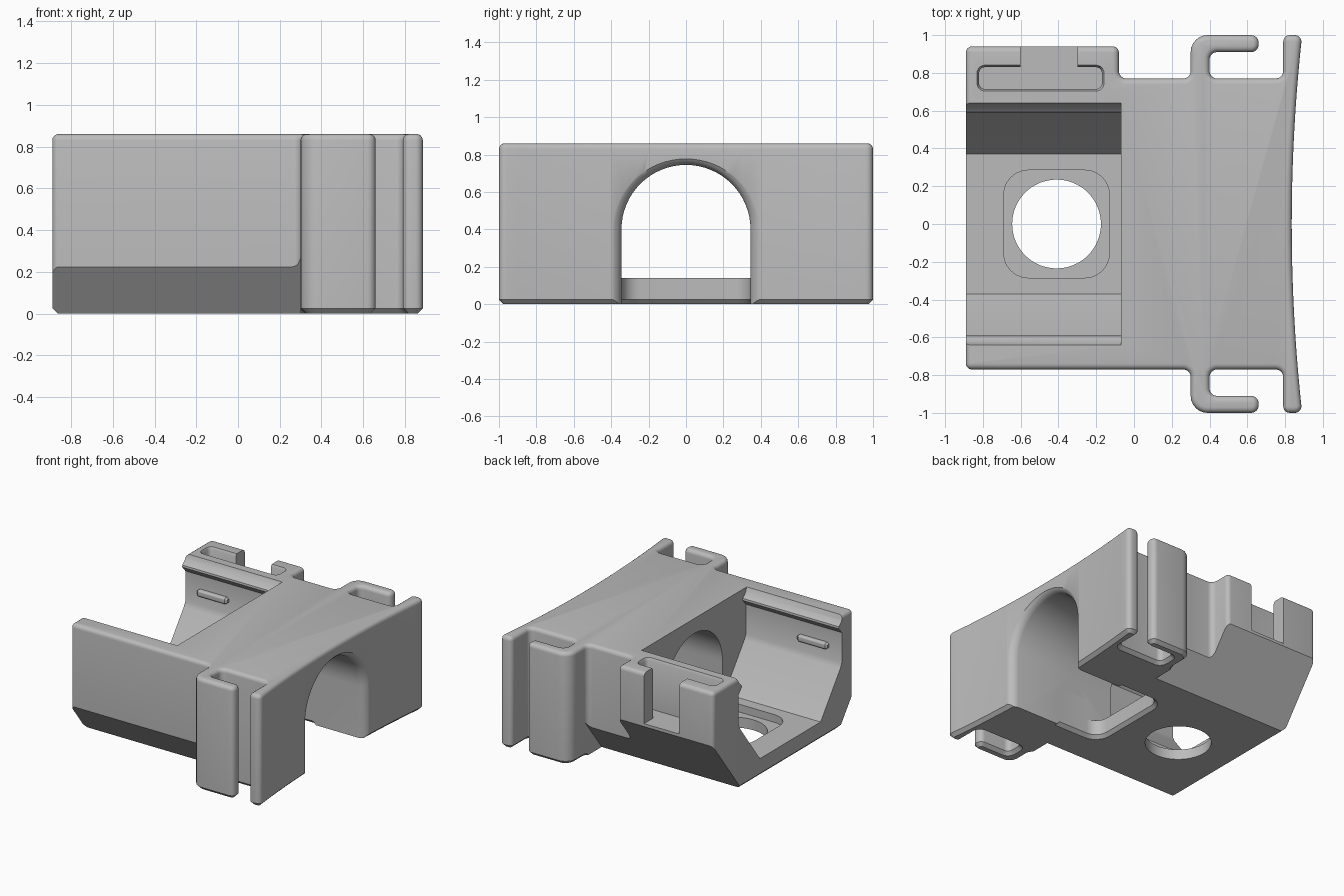
import bpy, bmesh, math
from mathutils import Vector

if "Cube" in bpy.data.objects:
    bpy.data.objects.remove(bpy.data.objects["Cube"])

grey = bpy.data.materials.new("plain_grey")
grey.use_nodes = True
grey.diffuse_color = (0.5, 0.5, 0.5, 1)
grey.node_tree.nodes["Principled BSDF"].inputs["Base Color"].default_value = (0.5, 0.5, 0.5, 1)


def rounded(corners, steps=6):
    """Polygon from (x, y, radius) corners, each corner filleted."""
    out = []
    for i, (x, y, r) in enumerate(corners):
        p = Vector((x, y))
        if r == 0:
            out.append(p)
            continue
        a = (Vector(corners[i - 1][:2]) - p).normalized()
        b = (Vector(corners[(i + 1) % len(corners)][:2]) - p).normalized()
        half = a.angle(b) / 2
        centre = p + (a + b).normalized() * r / math.sin(half)
        start = p + a * r / math.tan(half) - centre
        end = p + b * r / math.tan(half) - centre
        turn = start.angle_signed(end)
        for k in range(steps + 1):
            t = -turn * k / steps
            c, s = math.cos(t), math.sin(t)
            out.append(centre + Vector((start.x * c - start.y * s, start.x * s + start.y * c)))
    return out


def inset(pts, d):
    """Move a counter-clockwise polygon inwards by d."""
    out = []
    for i, p in enumerate(pts):
        e = (p - pts[i - 1]).normalized()
        f = (pts[(i + 1) % len(pts)] - p).normalized()
        n, m = Vector((-e.y, e.x)), Vector((-f.y, f.x))
        out.append(p + (n + m) * d / (1 + n.dot(m)))
    return out


def loft(name, pts, rings, axis="z"):
    """Solid through copies of a polygon, one per (position, inset)."""
    bm = bmesh.new()
    loops = []
    for t, d in rings:
        ring = inset(pts, d) if d else pts
        loops.append([bm.verts.new((p.x, p.y, t) if axis == "z" else (t, p.x, p.y)) for p in ring])
    n = len(pts)
    for lo, hi in zip(loops, loops[1:]):
        for i in range(n):
            bm.faces.new((lo[i], lo[(i + 1) % n], hi[(i + 1) % n], hi[i]))
    bm.faces.new(loops[0][::-1])
    bm.faces.new(loops[-1])
    bmesh.ops.recalc_face_normals(bm, faces=bm.faces)
    mesh = bpy.data.meshes.new(name)
    bm.to_mesh(mesh)
    bm.free()
    mesh.materials.append(grey)
    obj = bpy.data.objects.new(name, mesh)
    bpy.context.collection.objects.link(obj)
    return obj


def activate(obj):
    bpy.ops.object.select_all(action="DESELECT")
    obj.select_set(True)
    bpy.context.view_layer.objects.active = obj


def rect(x0, x1, y0, y1, r=0):
    return rounded([(x0, y0, r), (x1, y0, r), (x1, y1, r), (x0, y1, r)])


def flat(*pts):
    return [Vector(p) for p in pts]


# Plan outline: curved end flange, hooks on both sides, clip bracket at the back
H = 0.86
side = [(0.79, 1, .035), (0.79, .77, .04), (0.4, .77, .04), (0.4, .91, .04),
        (0.66, .91, .04), (0.66, 1, .04), (0.3, 1, .09), (0.3, .77, .04)]
face = [(0.835 + 0.055 * y * y, y, 0.035 if abs(y) == 1 else 0) for y in [k / 10 for k in range(-10, 11)]]
bracket = [(-.08, .77, .04), (-.08, .94, .032), (-.89, .94, .032)]
outline = rounded(face + side + bracket + [(-.89, -.77, .032)] + [(x, -y, r) for x, y, r in side[::-1]])
edge = 0.03
top = [(H - edge + edge * math.sin(a), edge * (1 - math.cos(a))) for a in [k * math.pi / 8 for k in range(5)]]
body = loft("holder_body", outline, [(0, 0.025), (0.025, 0)] + top)

cutters = []

# Sloped lower sides
for s in (1, -1):
    cutters.append(loft("slope_cutter", flat((.6 * s, 0), (1.2 * s, .79), (1.2 * s, -.5), (.22 * s, -.5)),
                        [(-1.2, 0), (0.3, 0)], "x"))

# Open tray with lipped walls
half = [(.37, .14), (.61, .46), (.63, .5), (.63, .73), (.59, .775), (.592, .79), (.625, .82), (.645, .87), (.645, 1)]
cutters.append(loft("tray_cutter", flat(*half, *[(-y, z) for y, z in half[::-1]]), [(-1.2, 0), (-.07, 0)], "x"))


# Arched tunnel with a rounded mouth
def arch(z0):
    R = 0.345
    arc = [(R * math.cos(a), 0.4 + R * math.sin(a)) for a in [k * math.pi / 32 for k in range(33)]]
    return flat((-R, z0), (R, z0), *arc)


mouth = [(0.785, 0), (0.80, -.004), (0.815, -.011), (0.827, -.021), (0.838, -.036), (0.85, -.06), (1.1, -.06)]
cutters.append(loft("arch_cutter", arch(-.2), [(0.2, 0)] + mouth, "x"))
cutters.append(loft("tunnel_cutter", arch(.14), [(-.3, 0), (0.3, 0)], "x"))

# Slot in the floor below the tunnel
slot = rounded([(.05, -.345, .1), (.4, -.345, 0), (.4, .345, 0), (.05, .345, .1)])
cutters.append(loft("floor_slot_cutter", slot, [(-.1, -.025), (0, -.025), (.025, 0), (.3, 0)]))

# Round hole and square recess in the tray floor
circle = [Vector((-.41 + .235 * math.cos(a), .235 * math.sin(a))) for a in [k * math.pi / 32 for k in range(64)]]
cutters.append(loft("hole_cutter", circle, [(-.1, 0), (.3, 0)]))
cutters.append(loft("recess_cutter", rect(-.69, -.13, -.285, .285, .13), [(.08, 0), (.3, 0)]))

# Bracket slot and its outer window
cutters.append(loft("bracket_slot_cutter", rect(-.82, -.17, .715, .83, .03),
                    [(.47, 0), (.84, 0), (.862, -.012), (1, -.012)]))
cutters.append(loft("bracket_window_cutter", rect(-.6, -.3, .78, 1.2), [(.47, 0), (1, 0)]))

for cutter in cutters:
    cutter.hide_render = True
    mod = body.modifiers.new(cutter.name, "BOOLEAN")
    mod.operation, mod.solver, mod.object = "DIFFERENCE", "EXACT", cutter
    activate(body)
    bpy.ops.object.modifier_apply(modifier=mod.name)
    bpy.data.objects.remove(cutter)

# Small snap ribs on the tray walls
ribs = []
for s, label in ((1, "back"), (-1, "front")):
    y0, y1 = sorted((.6 * s, .65 * s))
    ribs.append(loft("snap_rib_" + label, rect(y0, y1, .575, .625, .015),
                     [(-.78, .012), (-.765, 0), (-.535, 0), (-.52, .012)], "x"))

for obj in [body] + ribs:
    activate(obj)
    bpy.ops.object.shade_smooth_by_angle(angle=math.radians(32))
